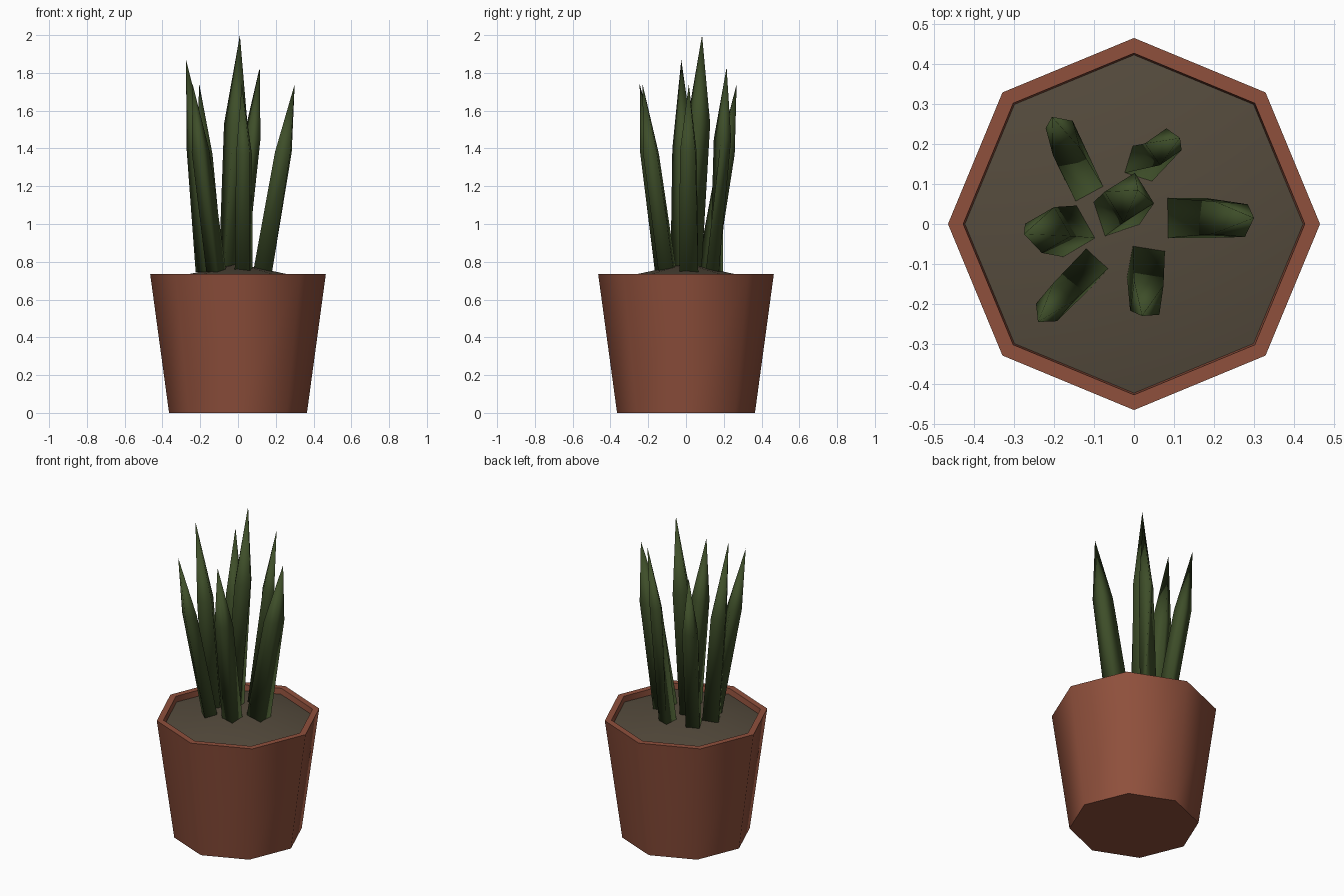
import bpy, bmesh, math
from math import cos, sin, pi, radians

if "Cube" in bpy.data.objects:
    bpy.data.objects.remove(bpy.data.objects["Cube"])


def material(name, rgb):
    m = bpy.data.materials.new(name)
    m.diffuse_color = (*rgb, 1)
    m.use_nodes = True
    m.node_tree.nodes["Principled BSDF"].inputs["Base Color"].default_value = m.diffuse_color
    return m


TERRACOTTA = material("terracotta", (0.275, 0.08, 0.045))
SOIL = material("soil", (0.09, 0.07, 0.046))
GREEN = material("leaf green", (0.048, 0.076, 0.022))


def ring(bm, n, r, z, centre=(0, 0), turn=0.0):
    return [bm.verts.new((centre[0] + r * cos(turn + 2 * pi * i / n),
                          centre[1] + r * sin(turn + 2 * pi * i / n), z))
            for i in range(n)]


def bridge(bm, a, b):
    n = len(a)
    for i in range(n):
        j = (i + 1) % n
        bm.faces.new((a[i], a[j], b[j], b[i]))


def fan(bm, a, tip):
    v = bm.verts.new(tip)
    for i in range(len(a)):
        bm.faces.new((a[i], a[(i + 1) % len(a)], v))


def finish(bm, name, mat, angle):
    me = bpy.data.meshes.new(name)
    bm.to_mesh(me)
    bm.free()
    me.materials.append(mat)
    ob = bpy.data.objects.new(name, me)
    bpy.context.collection.objects.link(ob)
    bpy.ops.object.select_all(action='DESELECT')
    ob.select_set(True)
    bpy.context.view_layer.objects.active = ob
    bpy.ops.object.shade_smooth_by_angle(angle=radians(angle))


# pot: closed base, flared eight-sided wall, rim and inner lip
bm = bmesh.new()
rings = [ring(bm, 8, r, z) for r, z in
         ((0.365, 0), (0.465, 0.735), (0.427, 0.735), (0.422, 0.695))]
bm.faces.new(rings[0][::-1])
for a, b in zip(rings, rings[1:]):
    bridge(bm, a, b)
finish(bm, "pot", TERRACOTTA, 50)

# soil: low mound
bm = bmesh.new()
fan(bm, ring(bm, 8, 0.423, 0.70), (0, 0, 0.79))
finish(bm, "soil", SOIL, 50)

# leaves: base (x, y, half width, degrees), middle (x, y, z, half width, degrees), tip
LEAVES = [
    ((-0.045, 0.025, 0.045, 18), (-0.012, 0.066, 1.53, 0.045, 32), (0.01, 0.085, 2.0)),
    ((0.13, 0.015, 0.05, 0), (0.24, 0.012, 1.38, 0.041, -5), (0.30, 0.015, 1.74)),
    ((0.03, -0.098, 0.041, -10), (0.032, -0.185, 1.37, 0.037, -8), (0.02, -0.23, 1.74)),
    ((0.02, 0.15, 0.036, -18), (0.073, 0.193, 1.45, 0.033, 35), (0.115, 0.215, 1.83)),
    ((-0.128, 0.108, 0.039, 27), (-0.178, 0.215, 1.37, 0.035, 15), (-0.205, 0.268, 1.74)),
    ((-0.16, -0.018, 0.047, 30), (-0.215, -0.015, 1.40, 0.042, 30), (-0.275, -0.025, 1.87)),
    ((-0.115, -0.112, 0.037, -42), (-0.197, -0.195, 1.38, 0.034, -40), (-0.24, -0.245, 1.74)),
]
for k, (b, m, tip) in enumerate(LEAVES):
    bm = bmesh.new()
    low = ring(bm, 4, b[2] * 2 ** 0.5, 0.745, b[:2], radians(b[3] + 45))
    mid = ring(bm, 4, m[3] * 2 ** 0.5, m[2], m[:2], radians(m[4] + 45))
    # pair corners with the least twist
    bm.faces.new(low[::-1])
    bridge(bm, low, mid)
    fan(bm, mid, tip)
    finish(bm, f"leaf_{k + 1}", GREEN, 120)
